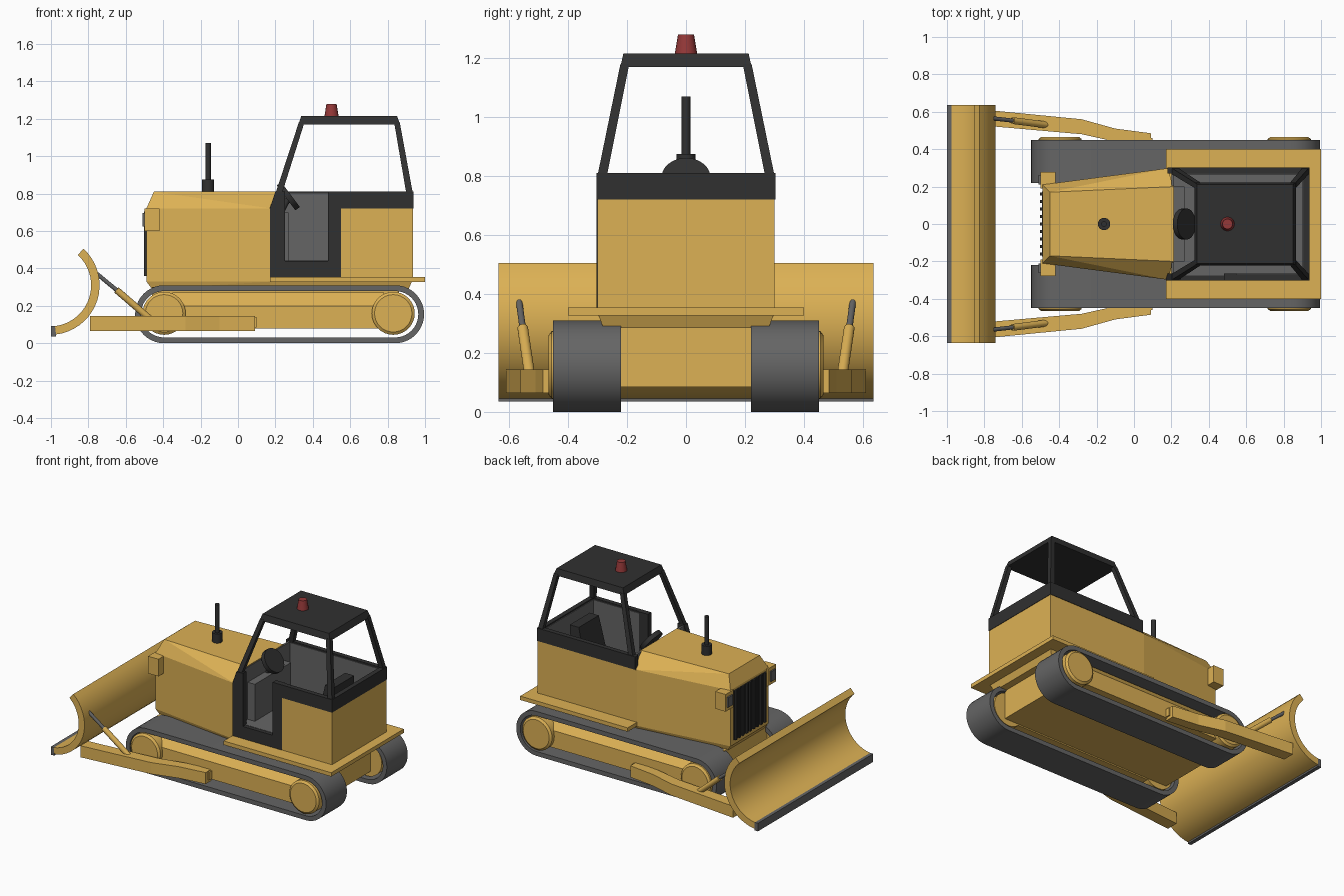
import bpy, bmesh, math
from mathutils import Vector

if "Cube" in bpy.data.objects:
    bpy.data.objects.remove(bpy.data.objects["Cube"])


def material(name, rgb):
    m = bpy.data.materials.new(name)
    m.diffuse_color = (*rgb, 1)
    m.use_nodes = True
    m.node_tree.nodes["Principled BSDF"].inputs["Base Color"].default_value = m.diffuse_color
    return m


YELLOW = material("yellow_paint", (0.72, 0.44, 0.09))
DARK = material("dark_metal", (0.03, 0.03, 0.03))
GREY = material("grey_metal", (0.13, 0.13, 0.13))
RED = material("red_lens", (0.3, 0.04, 0.04))


def finish(name, bm, mat, smooth=False):
    bmesh.ops.recalc_face_normals(bm, faces=bm.faces)
    me = bpy.data.meshes.new(name)
    bm.to_mesh(me)
    bm.free()
    ob = bpy.data.objects.new(name, me)
    bpy.context.collection.objects.link(ob)
    me.materials.append(mat)
    if smooth:
        bpy.ops.object.select_all(action='DESELECT')
        ob.select_set(True)
        bpy.context.view_layer.objects.active = ob
        bpy.ops.object.shade_smooth_by_angle(angle=math.radians(30))
    return ob


def loft(name, rings, mat, cyclic=False, smooth=False):
    """Skin a list of equal-length rings; cap the ends unless cyclic."""
    bm = bmesh.new()
    vs = [[bm.verts.new(p) for p in r] for r in rings]
    n = len(vs[0])
    for a, b in zip(vs, vs[1:] + (vs[:1] if cyclic else [])):
        for i in range(n):
            j = (i + 1) % n
            bm.faces.new((a[i], a[j], b[j], b[i]))
    if not cyclic:
        bm.faces.new(vs[0])
        bm.faces.new(vs[-1])
    return finish(name, bm, mat, smooth)


def rect(x0, x1, y0, y1, z):
    return [(x0, y0, z), (x1, y0, z), (x1, y1, z), (x0, y1, z)]


def box(name, x0, x1, y0, y1, z0, z1, mat):
    return loft(name, [rect(x0, x1, y0, y1, z0), rect(x0, x1, y0, y1, z1)], mat)


def rod(name, a, b, r0, mat, r1=None, n=24):
    a, b = Vector(a), Vector(b)
    q = (b - a).to_track_quat('Z', 'Y')
    rings = []
    for c, r in ((a, r0), (b, r0 if r1 is None else r1)):
        rings.append([c + q @ Vector((r * math.cos(t), r * math.sin(t), 0))
                      for t in (2 * math.pi * i / n for i in range(n))])
    return loft(name, rings, mat, smooth=True)


def stadium(r, y, n=20):
    """Track outline around the two wheel centres."""
    pts = []
    for cx, start in ((0.84, -90), (-0.395, 90)):
        for i in range(n + 1):
            t = math.radians(start + 180 * i / n)
            pts.append((cx + r * math.cos(t), y, 0.155 + r * math.sin(t)))
    return pts


# undercarriage, one side at a time
for s, side in ((-1, "right"), (1, "left")):
    loft(side + "_track", [stadium(0.155, s * 0.22), stadium(0.155, s * 0.45),
                           stadium(0.124, s * 0.45), stadium(0.124, s * 0.22)],
         GREY, cyclic=True, smooth=True)
    for wx, w in ((-0.395, "front"), (0.83, "rear")):
        rod(f"{side}_{w}_wheel", (wx, s * 0.235, 0.16), (wx, s * 0.455, 0.16), 0.115, YELLOW, n=32)
        rod(f"{side}_{w}_hub", (wx, s * 0.455, 0.16), (wx, s * 0.466, 0.16), 0.115, YELLOW, 0.1, n=32)
    section = [(0.24, 0.08), (0.43, 0.08), (0.43, 0.2), (0.37, 0.27), (0.24, 0.27)]
    loft(side + "_track_frame", [[(x, s * y, z) for y, z in section] for x in (-0.35, 0.78)], YELLOW)

    # push arm bent inwards towards its pivot
    path = [(-0.79, 0.525, 0.61), (-0.28, 0.48, 0.56), (-0.1, 0.44, 0.51), (0.09, 0.42, 0.485)]
    loft(side + "_push_arm", [[(x, s * a, 0.065), (x, s * b, 0.065), (x, s * b, 0.145), (x, s * a, 0.145)]
                              for x, a, b in path], YELLOW)
    box(side + "_arm_pivot", 0.03, 0.1, s * 0.4, s * 0.46, 0.085, 0.14, YELLOW)

    # lift cylinder
    mid = (-0.65, s * 0.553, 0.285)
    rod(side + "_lift_cylinder", (-0.47, s * 0.53, 0.13), mid, 0.018, YELLOW)
    rod(side + "_lift_rod", mid, (-0.765, s * 0.566, 0.38), 0.011, GREY)

    # headlamp
    box(side + "_headlamp", -0.5, -0.42, s * 0.19, s * 0.277, 0.6, 0.72, YELLOW)
    box(side + "_headlamp_lens", -0.51, -0.5, s * 0.21, s * 0.262, 0.625, 0.695, GREY)

# blade: circular arc profile, thin cutting edge
arc = [math.radians(-83 + 130.5 * i / 18) for i in range(19)]
prof = [(0.265, t) for t in arc] + [(0.22, t) for t in reversed(arc)]
loft("blade", [[(-1.005 + r * math.cos(t), y, 0.31 + r * math.sin(t)) for r, t in prof]
               for y in (-0.635, 0.635)], YELLOW, smooth=True)
box("cutting_edge", -1.0, -0.974, -0.635, 0.635, 0.036, 0.092, GREY)

# chassis and fender deck
box("chassis", -0.46, 0.86, -0.235, 0.235, 0.085, 0.3, YELLOW)
loft("cab_underside", [rect(0.17, 0.91, -0.28, 0.28, 0.285), rect(0.17, 0.93, -0.297, 0.297, 0.33)], YELLOW)
box("fender_deck", 0.17, 1.0, -0.4, 0.4, 0.328, 0.355, YELLOW)

# tapered hood
bm = bmesh.new()
for x, y, z in [(-0.46, 0.2, 0.29), (-0.49, 0.21, 0.33), (-0.49, 0.21, 0.72), (-0.45, 0.17, 0.81),
                (0.18, 0.28, 0.29), (0.18, 0.298, 0.33), (0.18, 0.298, 0.72), (0.21, 0.2, 0.81)]:
    bm.verts.new((x, y, z))
    bm.verts.new((x, -y, z))
bmesh.ops.convex_hull(bm, input=bm.verts)
finish("hood", bm, YELLOW)

# grille with vertical bars
box("grille_panel", -0.493, -0.48, -0.175, 0.175, 0.36, 0.705, DARK)
for i in range(9):
    y = -0.16 + 0.04 * i
    box(f"grille_bar_{i + 1}", -0.503, -0.49, y - 0.008, y + 0.008, 0.36, 0.705, DARK)

# exhaust
rod("exhaust_base", (-0.16, 0, 0.8), (-0.16, 0, 0.875), 0.033, DARK)
rod("exhaust_pipe", (-0.16, 0, 0.87), (-0.16, 0, 1.07), 0.015, DARK)

# cab tub: outer panels, dark rim, grey lining
box("cab_floor", 0.17, 0.935, -0.298, 0.298, 0.35, 0.435, YELLOW)
box("cab_left_panel", 0.17, 0.935, 0.275, 0.3, 0.43, 0.72, YELLOW)
box("cab_right_panel", 0.55, 0.935, -0.3, -0.275, 0.355, 0.72, YELLOW)
box("cab_rear_panel", 0.91, 0.935, -0.3, 0.3, 0.355, 0.72, YELLOW)
box("cab_left_rim", 0.18, 0.938, 0.27, 0.303, 0.72, 0.81, DARK)
box("cab_right_rim", 0.55, 0.938, -0.303, -0.27, 0.72, 0.81, DARK)
box("cab_rear_rim", 0.905, 0.938, -0.303, 0.303, 0.72, 0.81, DARK)
box("lining_floor", 0.2, 0.91, -0.275, 0.275, 0.435, 0.442, GREY)
box("lining_left", 0.2, 0.91, 0.265, 0.276, 0.44, 0.8, GREY)
box("lining_right", 0.55, 0.91, -0.276, -0.265, 0.44, 0.8, GREY)
box("lining_rear", 0.9, 0.911, -0.275, 0.275, 0.44, 0.8, GREY)
box("lining_front", 0.2, 0.215, -0.275, 0.275, 0.44, 0.805, GREY)

# U-shaped door surround on the right side
u = [(0.17, 0.355), (0.55, 0.355), (0.55, 0.81), (0.48, 0.81), (0.48, 0.44), (0.25, 0.44),
     (0.25, 0.81), (0.2, 0.81), (0.17, 0.72)]
loft("door_surround", [[(x, y, z) for x, z in u] for y in (-0.303, -0.265)], DARK)

# cab posts, roof, beacon
for s, side in ((-1, "right"), (1, "left")):
    for xb, xt, d, w in ((0.2, 0.325, 1, "front"), (0.935, 0.865, -1, "rear")):
        loft(f"{side}_{w}_post", [rect(xb, xb + d * 0.035, s * 0.3, s * 0.268, 0.8),
                                  rect(xt, xt + d * 0.03, s * 0.222, s * 0.192, 1.18)], DARK)
loft("roof", [rect(0.323, 0.867, -0.222, 0.222, 1.17), rect(0.338, 0.85, -0.212, 0.212, 1.215)], DARK)
rod("beacon", (0.5, 0, 1.213), (0.5, 0, 1.28), 0.038, RED, 0.027, n=16)

# driver controls and seat
box("dashboard", 0.2, 0.27, -0.2, 0.2, 0.44, 0.7, GREY)
rod("steering_column", (0.22, 0, 0.68), (0.275, 0, 0.785), 0.015, DARK)
rod("steering_wheel", (0.257, 0, 0.777), (0.281, 0, 0.795), 0.083, DARK)
box("seat_cushion", 0.55, 0.78, -0.12, 0.12, 0.44, 0.58, DARK)
loft("seat_back", [rect(0.7, 0.8, -0.12, 0.12, 0.57), rect(0.75, 0.82, -0.11, 0.11, 0.79)], DARK)
